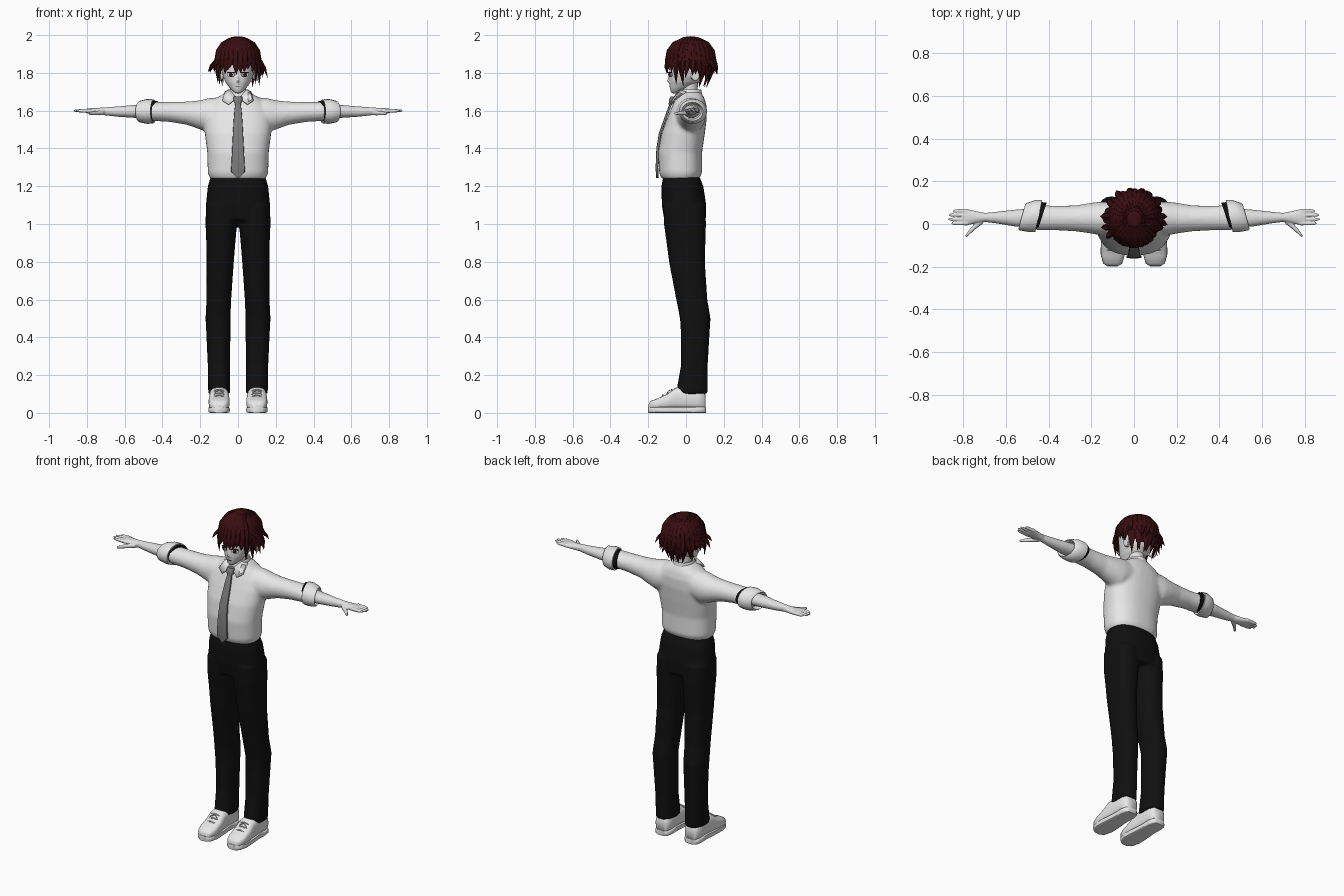
import bpy, bmesh, math, random
from mathutils import Vector as V

random.seed(4)
if "Cube" in bpy.data.objects:
    bpy.data.objects.remove(bpy.data.objects["Cube"])


def material(name, r, g, b):
    m = bpy.data.materials.new(name)
    m.use_nodes = True
    m.diffuse_color = (r, g, b, 1)
    bsdf = m.node_tree.nodes["Principled BSDF"]
    bsdf.inputs["Base Color"].default_value = (r, g, b, 1)
    bsdf.inputs["Roughness"].default_value = 0.8
    return m


CLOTH = material("white cloth", .8, .8, .8)
SKIN = material("pale skin", .74, .74, .74)
BLACK = material("black cloth", .005, .005, .005)
GREY = material("grey tie", .2, .2, .2)
HAIR = material("dark red hair", .04, .004, .005)
EYE = material("dark eye", .03, .01, .01)


def skin_rings(bm, rings, sides=20, power=1.0):
    """Loft closed rings of (centre, u, v); power below 1 squares the section."""
    loops = []
    for c, u, v in rings:
        loop = []
        for i in range(sides):
            a = math.tau * i / sides
            ca, sa = math.cos(a), math.sin(a)
            ca = math.copysign(abs(ca) ** power, ca)
            sa = math.copysign(abs(sa) ** power, sa)
            loop.append(bm.verts.new(V(c) + V(u) * ca + V(v) * sa))
        loops.append(loop)
    for p, q in zip(loops, loops[1:]):
        for i in range(sides):
            j = (i + 1) % sides
            bm.faces.new((p[i], p[j], q[j], q[i]))
    bm.faces.new(loops[0])
    bm.faces.new(loops[-1])


def up(rows):
    """Rows of z, x0, x1, y0, y1 give horizontal rings."""
    return [(((a + b) / 2, (c + d) / 2, z), ((b - a) / 2, 0, 0), (0, (d - c) / 2, 0))
            for z, a, b, c, d in rows]


def across(rows, s, slant=0):
    """Rows of x, y0, y1, z0, z1 give rings along x, on side s."""
    return [((s * x, (a + b) / 2, (c + d) / 2), (-s * slant, (b - a) / 2, 0), (0, 0, (d - c) / 2))
            for x, a, b, c, d in rows]


def flip(rows, s):
    return [(z, min(s * a, s * b), max(s * a, s * b), c, d) for z, a, b, c, d in rows]


def finish(name, bm, mat, voxel=0, relax=4, angle=50):
    bmesh.ops.recalc_face_normals(bm, faces=bm.faces)
    me = bpy.data.meshes.new(name)
    bm.to_mesh(me)
    bm.free()
    me.materials.append(mat)
    ob = bpy.data.objects.new(name, me)
    bpy.context.collection.objects.link(ob)
    bpy.ops.object.select_all(action='DESELECT')
    ob.select_set(True)
    bpy.context.view_layer.objects.active = ob
    if voxel:
        r = ob.modifiers.new("blend", 'REMESH')
        r.mode, r.voxel_size, r.use_smooth_shade = 'VOXEL', voxel, True
        m = ob.modifiers.new("relax", 'SMOOTH')
        m.factor, m.iterations = .5, relax
    else:
        bpy.ops.object.shade_smooth_by_angle(angle=math.radians(angle))
    return ob


def part(name, rings, mat, sides=20, power=1.0, **kw):
    bm = bmesh.new()
    skin_rings(bm, rings, sides, power)
    return finish(name, bm, mat, **kw)


# Shirt: torso and sleeves blended into one skin
bm = bmesh.new()
skin_rings(bm, up([(z, -w, w, a, b) for z, w, a, b in [
    (1.24, .148, -.13, .07), (1.27, .16, -.142, .085), (1.38, .163, -.148, .085),
    (1.48, .176, -.13, .1), (1.56, .18, -.1, .11), (1.62, .16, -.075, .11),
    (1.66, .125, -.058, .1), (1.69, .075, -.045, .085), (1.7, .06, -.04, .075)]]), 32, .85)
for s in (1, -1):
    skin_rings(bm, across([(.06, -.05, .1, 1.5, 1.67), (.15, -.055, .105, 1.48, 1.668),
                           (.2, -.045, .1, 1.5, 1.655), (.27, -.035, .088, 1.525, 1.648),
                           (.36, -.03, .085, 1.54, 1.646), (.46, -.03, .09, 1.546, 1.646)], s), 24)
finish("shirt", bm, CLOTH, .009, 6)

# Rolled cuffs and the dark gap behind them
for s, side in ((1, "left"), (-1, "right")):
    part(side + "_sleeve_gap", across([(.43, -.025, .1, 1.545, 1.652), (.47, -.025, .105, 1.542, 1.655)], s, .02), BLACK)
    part(side + "_cuff", across([(.45, -.02, .08, 1.56, 1.635), (.447, -.037, .112, 1.533, 1.66),
                                 (.48, -.037, .112, 1.53, 1.662), (.52, -.03, .098, 1.538, 1.652),
                                 (.527, -.024, .09, 1.545, 1.645), (.5, -.016, .08, 1.555, 1.635)], s, .016), CLOTH, angle=60)

# Forearms and hands
bm = bmesh.new()
for s in (1, -1):
    skin_rings(bm, across([(.46, -.015, .075, 1.56, 1.635), (.55, -.013, .068, 1.562, 1.63),
                           (.64, .002, .058, 1.568, 1.622), (.7, .01, .052, 1.575, 1.618),
                           (.74, .004, .06, 1.578, 1.615), (.78, -.006, .07, 1.583, 1.613),
                           (.805, -.006, .07, 1.588, 1.61)], s), 20)
    for y, end in ((.061, .85), (.042, .869), (.022, .872), (.003, .858)):
        skin_rings(bm, across([(.78, y - .01, y + .01, 1.588, 1.611), (.83, y - .009, y + .009, 1.59, 1.609),
                               (end - .01, y - .007, y + .007, 1.593, 1.607),
                               (end, y - .003, y + .003, 1.597, 1.603)], s), 10)
    skin_rings(bm, across([(.71, .0, .035, 1.575, 1.605), (.745, -.025, .005, 1.575, 1.6),
                           (.77, -.048, -.022, 1.575, 1.597), (.79, -.065, -.05, 1.578, 1.592)], s), 10)
finish("forearms_and_hands", bm, SKIN, .004, 2)

# Trousers: hips and legs blended
bm = bmesh.new()
skin_rings(bm, up([(z, -w, w, a, b) for z, w, a, b in [
    (1.255, .143, -.12, .07), (1.2, .16, -.13, .092), (1.1, .17, -.128, .107), (1.02, .168, -.115, .105)]]), 32, .85)
for s in (1, -1):
    skin_rings(bm, up(flip([(1.1, .002, .17, -.12, .103), (1.0, .005, .172, -.117, .106),
                            (.9, .014, .168, -.103, .103), (.8, .022, .166, -.09, .1),
                            (.6, .036, .167, -.052, .113), (.5, .04, .172, -.032, .13),
                            (.42, .04, .168, -.027, .125), (.25, .042, .16, -.027, .115),
                            (.15, .042, .158, -.045, .115), (.1, .042, .158, -.052, .115)], s)), 24, .9)
finish("trousers", bm, BLACK, .009, 3)

# Shoes: uppers, soles and laces
for s, side in ((1, "left"), (-1, "right")):
    x = s * .1
    rows = [(-.198, .025, .045), (-.185, .044, .062), (-.15, .055, .075), (-.1, .056, .098),
            (-.055, .052, .132), (.0, .048, .135), (.06, .05, .125), (.095, .042, .11), (.104, .028, .09)]
    part(side + "_shoe", [((x, y, .01 + h / 2), (w, 0, 0), (0, 0, h / 2 - .008)) for y, w, h in rows],
         CLOTH, 20, .65, angle=60)
    outline = [(-.2, .022), (-.185, .045), (-.14, .057), (-.08, .055), (0, .048), (.06, .05), (.095, .043), (.106, .028)]
    part(side + "_sole", [((x, y, .016), (w, 0, 0), (0, 0, .016)) for y, w in outline], CLOTH, 16, .3)
    bm = bmesh.new()
    for y, z in ((-.12, .094), (-.095, .106), (-.073, .122)):
        skin_rings(bm, [((x + d * .026, y - .003, z - abs(d) * .006), (0, .004, 0), (0, 0, .004)) for d in (-1, 0, 1)], 6)
    for d in (-1, 1):
        skin_rings(bm, [((x + d * k * .04, -.085 - k * .02, .12 - k * k * .04), (0, .003, 0), (0, 0, .003))
                        for k in (0, .5, 1)], 6)
    finish(side + "_laces", bm, CLOTH)

# Neck, head, nose and ears
part("neck", up([(1.64, -.05, .05, -.03, .07), (1.7, -.043, .043, -.025, .06), (1.76, -.045, .045, -.03, .065)]), SKIN)
bm = bmesh.new()
skin_rings(bm, up([(z, -w, w, y - d, y + d) for z, w, y, d in [
    (1.692, .012, -.062, .014), (1.703, .028, -.05, .032), (1.72, .044, -.034, .052),
    (1.75, .066, -.012, .078), (1.78, .079, .002, .091), (1.83, .09, .012, .1),
    (1.89, .096, .02, .105), (1.94, .083, .022, .09), (1.97, .05, .022, .055)]]), 28)
skin_rings(bm, up([(1.748, -.008, .008, -.092, -.07), (1.756, -.007, .007, -.104, -.07), (1.79, -.004, .004, -.09, -.07)]), 10)
for s in (1, -1):
    skin_rings(bm, [((s * x, .042 + (x - .08) * .5, 1.795), (0, r * .6, 0), (0, .1 * r, r))
                    for x, r in ((.07, .022), (.088, .035), (.102, .04), (.108, .033))], 14)
finish("head", bm, SKIN, .005, 3)

# Eyes and mouth as thin plates on the face
for s, side in ((1, "left"), (-1, "right")):
    for nm, mat, w, h, z, lift in (("eye_white", CLOTH, .021, .012, 1.79, 0), ("iris", EYE, .011, .012, 1.79, .002),
                                   ("upper_lash", EYE, .023, .003, 1.802, .003)):
        c = V((s * .037, -.083 - lift, z))
        t = V((s * .9, .42, 0)) * w
        n = V((s * .42, -.9, 0)) * .003
        part(side + "_" + nm, [(c - n, t, (0, 0, h)), (c + n, t, (0, 0, h))], mat, 14)
part("mouth", [((0, y, 1.727), (.014, 0, 0), (0, 0, .0015)) for y in (-.088, -.082)], EYE, 8)

# Collar band and folded points
part("collar_band", up([(1.66, -.07, .07, -.058, .088), (1.69, -.064, .064, -.052, .085), (1.712, -.056, .056, -.04, .08),
                        (1.71, -.05, .05, -.034, .074), (1.68, -.048, .048, -.03, .07)]), CLOTH, 28, angle=60)
for s, side in ((1, "left"), (-1, "right")):
    bm = bmesh.new()
    pts = [(.006, -.066, 1.668), (.05, -.085, 1.632), (.082, -.066, 1.652), (.07, .0, 1.7), (.045, -.035, 1.71)]
    f = bm.faces.new([bm.verts.new((s * a, b, c)) for a, b, c in pts])
    ob = finish(side + "_collar_point", bm, CLOTH)
    ob.modifiers.new("thickness", 'SOLIDIFY').thickness = .006
    ob.modifiers["thickness"].offset = 0

# Tie: knot and blade
part("tie_knot", up([(1.676, -.022, .022, -.08, -.05), (1.66, -.024, .024, -.09, -.055),
                     (1.632, -.014, .014, -.092, -.06)]), GREY, 12, .6)
part("tie_blade", up([(z, -w, w, y - .006, y + .008) for z, w, y in [
    (1.64, .014, -.08), (1.6, .019, -.095), (1.55, .023, -.113), (1.48, .027, -.138), (1.4, .031, -.151),
    (1.3, .036, -.155), (1.275, .036, -.154), (1.243, .003, -.152)]]), GREY, 12, .4)

# Hair: a slanted dome covered in tapering locks
MID, RX, RY, RZ = V((0, .025, 1.872)), .115, .126, .122
bm = bmesh.new()
bmesh.ops.create_uvsphere(bm, u_segments=32, v_segments=20, radius=1)
for v in bm.verts:
    v.co = MID + V((v.co.x * RX, v.co.y * RY, v.co.z * RZ))
low = [v for v in bm.verts if v.co.z < 1.825 - .5 * v.co.y]
bmesh.ops.delete(bm, geom=low, context='VERTS')
finish("hair_dome", bm, HAIR)


def lock(bm, a, tip_r, tip_z, width, start=.3):
    out, side = V((math.sin(a), -math.cos(a), 0)), V((math.cos(a), math.sin(a), 0))
    path = [MID + V((out.x * RX * math.sin(t), out.y * RY * math.sin(t), RZ * math.cos(t))) * 1.0
            for t in (start, .8, 1.2, 1.6)]
    tip = MID + out * tip_r + side * random.uniform(-.02, .02)
    tip.z = tip_z
    path += [path[-1].lerp(tip, .5) + out * .006, tip]
    rings = []
    for i, (p, w) in enumerate(zip(path, (.2, .75, 1, 1, .7, .03))):
        along = (path[min(i + 1, 5)] - path[max(i - 1, 0)]).normalized()
        rings.append((p, side * width * w, along.cross(side) * .011 * w))
    skin_rings(bm, rings, 6)


bm = bmesh.new()
COUNT = 30
for i in range(COUNT):
    a = math.tau * (i + .5) / COUNT - math.pi
    k = abs(a)
    jig = random.uniform(-.015, .015)
    if k < .75:                       # fringe
        lock(bm, a, .125, 1.805 + jig, .022)
    elif k < 1.35:                    # side locks in front of the ears
        lock(bm, a, .118, 1.735 + jig, .02)
    elif k < 1.95:                    # over the ears
        lock(bm, a, .125, 1.8 + jig, .02)
    else:                             # nape
        lock(bm, a, .085, 1.735 + jig, .024)
    if k > 1:                         # outward flicks
        lock(bm, a + .1, .148 + jig, 1.79 + random.uniform(-.02, .04), .02, .4)
finish("hair_locks", bm, HAIR, angle=40)
